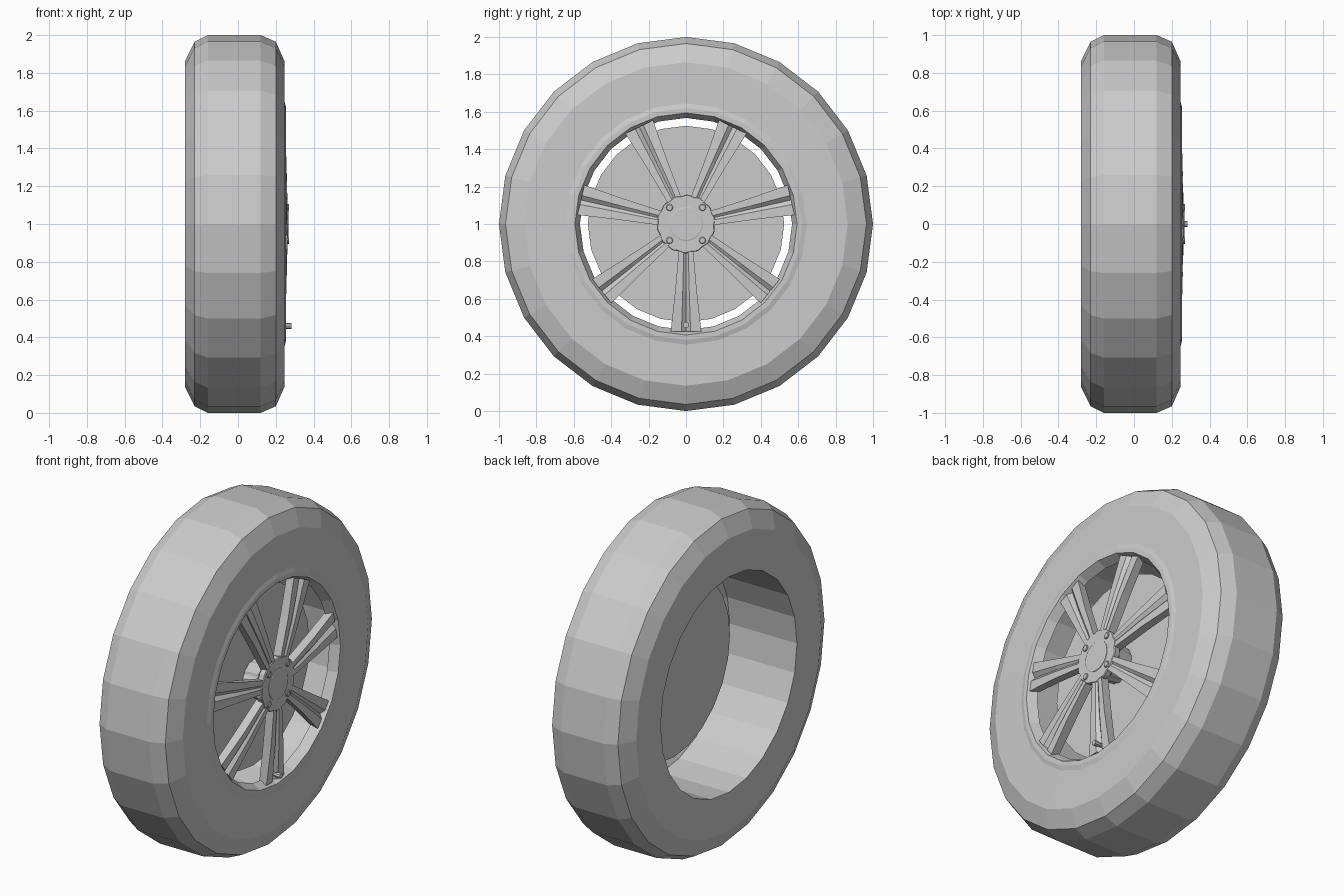
import bpy, bmesh, math
from mathutils import Matrix, Vector

if "Cube" in bpy.data.objects:
    bpy.data.objects.remove(bpy.data.objects["Cube"])

grey = bpy.data.materials.new("plain_grey")
grey.diffuse_color = (0.6, 0.6, 0.6, 1)
grey.use_nodes = True
grey.node_tree.nodes["Principled BSDF"].inputs["Base Color"].default_value = grey.diffuse_color


def finish(name, bm):
    bmesh.ops.remove_doubles(bm, verts=bm.verts, dist=1e-5)
    bmesh.ops.recalc_face_normals(bm, faces=bm.faces)
    me = bpy.data.meshes.new(name)
    bm.to_mesh(me)
    bm.free()
    me.materials.append(grey)
    ob = bpy.data.objects.new(name, me)
    bpy.context.collection.objects.link(ob)
    ob.location.z = 1
    return ob


def lathe(name, profile, n, closed=False, lobe=0.0, y=0.0, z=0.0):
    """Spin (x, radius) points about the x axis; open profiles are capped."""
    bm = bmesh.new()
    rings = []
    for x, r in profile:
        ring = []
        for i in range(n):
            a = 2 * math.pi * i / n
            rr = r - lobe * (i % 4 >= 2)
            ring.append(bm.verts.new((x, y + rr * math.sin(a), z + rr * math.cos(a))))
        rings.append(ring)
    pairs = list(zip(rings, rings[1:]))
    if closed:
        pairs.append((rings[-1], rings[0]))
    else:
        bm.faces.new(rings[0])
        bm.faces.new(rings[-1])
    for a, b in pairs:
        for i in range(n):
            j = (i + 1) % n
            bm.faces.new((a[i], a[j], b[j], b[i]))
    return finish(name, bm)


# tyre and rim barrel
lathe("tyre", [(-0.28, 0.64), (-0.28, 0.865), (-0.23, 0.965),
               (-0.16, 1.0), (0.12, 1.0), (0.20, 0.965), (0.245, 0.865),
               (0.247, 0.645), (0.254, 0.62), (0.254, 0.594), (0.16, 0.64)],
      24, closed=True)
lathe("rim", [(-0.28, 0.64), (0.16, 0.64), (0.254, 0.594), (0.20, 0.567),
              (0.16, 0.637), (-0.28, 0.637)], 24, closed=True)

# disc behind the spokes, hub, centre cap
lathe("brake_disc", [(0.08, 0.525), (0.10, 0.525)], 24)
lathe("hub", [(0.09, 0.10), (0.20, 0.12), (0.225, 0.152), (0.258, 0.157), (0.263, 0.153)],
      56, lobe=0.005)
lathe("centre_cap", [(0.25, 0.09), (0.266, 0.09), (0.268, 0.086)], 24)

# wheel nuts and valve
for sy in (-1, 1):
    for sz in (-1, 1):
        lathe("wheel_nut", [(0.25, 0.019), (0.267, 0.019), (0.270, 0.015)], 8,
              y=sy * 0.088, z=sz * 0.088)
lathe("valve", [(0.20, 0.011), (0.255, 0.011), (0.255, 0.016), (0.282, 0.016)], 8, z=-0.54)


# seven tapered spokes with a shallow V groove along the front
def section(r, w, front, back, groove):
    half = [(-w * 0.9, back), (-w, front), (-w * 0.3, front)]
    pts = half + [(0, front - groove)] + [(-a, b) for a, b in reversed(half)]
    return [Vector((x, a, r)) for a, x in pts]


bm = bmesh.new()
for k in range(7):
    turn = Matrix.Rotation(math.pi + 2 * math.pi * k / 7, 4, 'X')
    rows = [[bm.verts.new(turn @ p) for p in section(*s)] for s in (
        (0.11, 0.036, 0.262, 0.21, 0.006),
        (0.36, 0.058, 0.256, 0.20, 0.014),
        (0.576, 0.082, 0.243, 0.19, 0.022))]
    n = len(rows[0])
    for a, b in zip(rows, rows[1:]):
        for i in range(n):
            j = (i + 1) % n
            bm.faces.new((a[i], a[j], b[j], b[i]))
    bm.faces.new(rows[0])
    bm.faces.new(rows[-1])
finish("spokes", bm)
